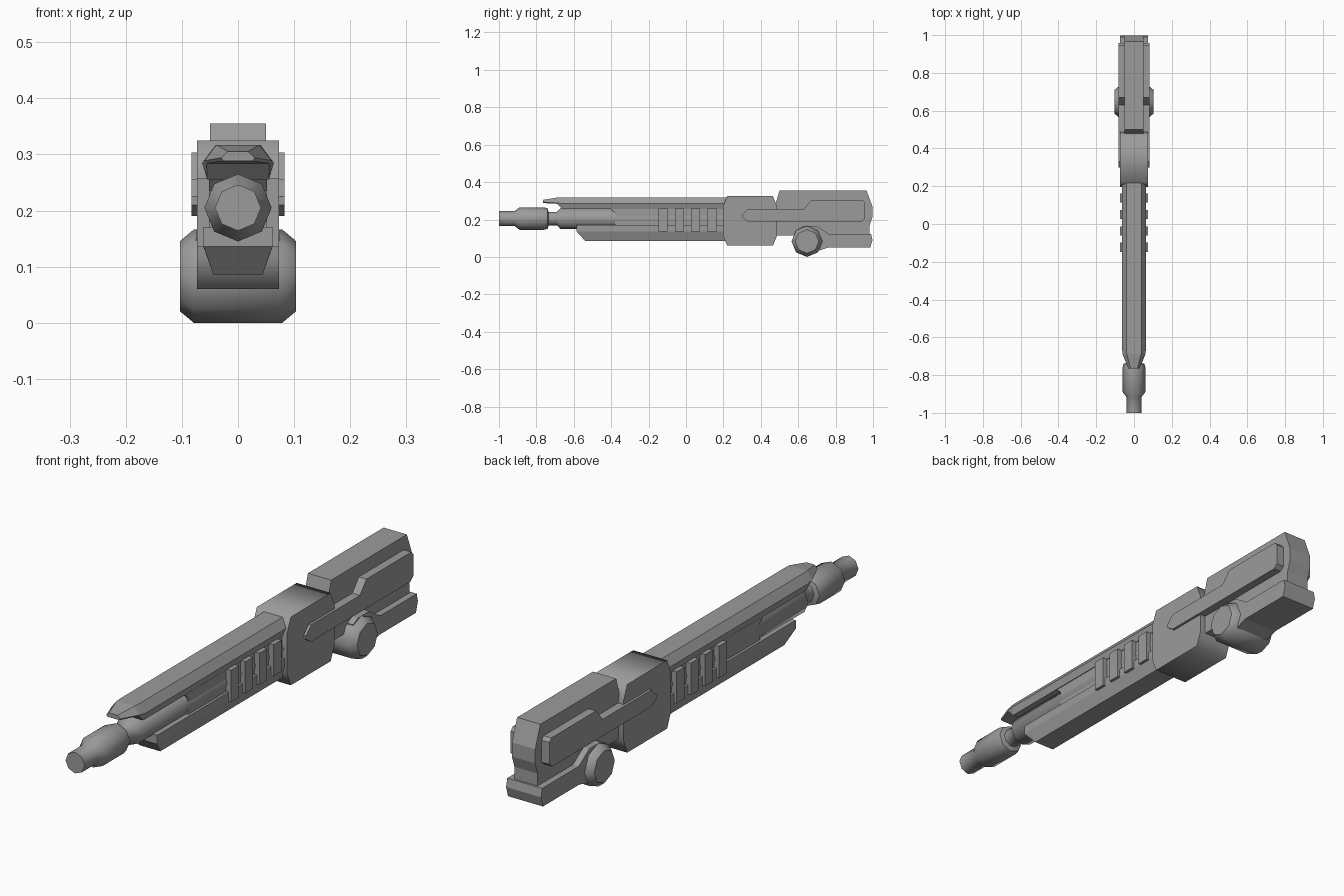
import bpy, bmesh, math

cube = bpy.data.objects.get("Cube")
if cube:
    bpy.data.objects.remove(cube, do_unlink=True)

grey = bpy.data.materials.new("gunmetal grey")
grey.use_nodes = True
COLOUR = (0.33, 0.33, 0.33, 1)
grey.diffuse_color = COLOUR
grey.node_tree.nodes["Principled BSDF"].inputs["Base Color"].default_value = COLOUR


def loft(name, rings, smooth=0):
    """Skin equal-length closed rings of points and cap both ends."""
    bm = bmesh.new()
    loops = [[bm.verts.new(p) for p in ring] for ring in rings]
    for a, b in zip(loops, loops[1:]):
        for i in range(len(a)):
            j = (i + 1) % len(a)
            bm.faces.new((a[i], a[j], b[j], b[i]))
    bm.faces.new(loops[0])
    bm.faces.new(loops[-1])
    bmesh.ops.recalc_face_normals(bm, faces=bm.faces)
    mesh = bpy.data.meshes.new(name)
    bm.to_mesh(mesh)
    bm.free()
    mesh.materials.append(grey)
    obj = bpy.data.objects.new(name, mesh)
    bpy.context.collection.objects.link(obj)
    if smooth:
        bpy.ops.object.select_all(action="DESELECT")
        obj.select_set(True)
        bpy.context.view_layer.objects.active = obj
        bpy.ops.object.shade_smooth_by_angle(angle=math.radians(smooth))
    return obj


def plate(name, profile, x0, x1, smooth=0):
    """Extrude a (y, z) side profile between two x positions."""
    return loft(name, [[(x, y, z) for y, z in profile] for x in (x0, x1)], smooth)


def turned(name, steps, axis, centre, smooth=50):
    """Eight-sided turned part from (position, radius) steps."""
    rings = []
    for pos, r in steps:
        ring = []
        for i in range(8):
            a = i * math.pi / 4
            u, z = r * math.sin(a), centre[1] + r * math.cos(a)
            ring.append((u, pos, z) if axis == "y" else (pos, centre[0] + u, z))
        rings.append(ring)
    return loft(name, rings, smooth)


# Barrel, muzzle and neck in one turned piece
turned("barrel", [(-1, 0.041), (-0.915, 0.041), (-0.89, 0.06), (-0.76, 0.06),
                  (-0.74, 0.055), (-0.735, 0.036), (-0.69, 0.036),
                  (-0.67, 0.057), (0.25, 0.057)], "y", (0, 0.205))


# Top rail with a tapered nose
def rail_ring(y, top, mid, low, wt, wm, wl):
    return [(-wt, y, top), (wt, y, top), (wm, y, mid),
            (wl, y, low), (-wl, y, low), (-wm, y, mid)]


loft("top_rail", [rail_ring(-0.765, 0.305, 0.294, 0.288, 0.018, 0.03, 0.026),
                  rail_ring(-0.69, 0.317, 0.289, 0.284, 0.038, 0.06, 0.056),
                  rail_ring(-0.66, 0.317, 0.285, 0.255, 0.04, 0.064, 0.055),
                  rail_ring(0.25, 0.317, 0.285, 0.255, 0.04, 0.064, 0.055)])

# Filler block between rail and handguard
plate("barrel_housing", [(-0.4, 0.255), (-0.38, 0.235), (-0.38, 0.16),
                         (0.25, 0.16), (0.25, 0.27), (-0.4, 0.27)], -0.052, 0.052)


# Lower handguard with a sloped front
def guard_ring(y, low, w):
    return [(-0.062, y, 0.17), (0.062, y, 0.17), (0.062, y, 0.137),
            (w, y, low), (-w, y, low), (-0.062, y, 0.137)]


loft("handguard", [guard_ring(-0.585, 0.136, 0.061), guard_ring(-0.54, 0.086, 0.044),
                   guard_ring(0.25, 0.086, 0.044)])

# Four cooling ribs wrapped over the handguard
for i in range(4):
    y = -0.147 + i * 0.087
    plate(f"rib_{i + 1}", [(y, 0.135), (y + 0.048, 0.135),
                           (y + 0.048, 0.258), (y, 0.258)], -0.073, 0.073)

# Receiver collar
plate("receiver", [(0.197, 0.115), (0.22, 0.06), (0.465, 0.06), (0.487, 0.115),
                   (0.487, 0.27), (0.465, 0.325), (0.22, 0.325), (0.197, 0.27)],
      -0.073, 0.073, 75)

# Stock body
plate("stock", [(0.46, 0.115), (0.46, 0.28), (0.478, 0.28), (0.5, 0.355), (0.965, 0.355),
                (0.997, 0.27), (0.997, 0.215), (0.982, 0.17), (0.982, 0.115)],
      -0.05, 0.05)

# Stepped side panels
panel = [(0.3, 0.21), (0.33, 0.19), (0.94, 0.19), (0.957, 0.205), (0.957, 0.29),
         (0.945, 0.303), (0.67, 0.303), (0.63, 0.255), (0.33, 0.255), (0.3, 0.225)]
for side, s in (("left", 1), ("right", -1)):
    plate(f"{side}_side_panel", panel, s * 0.045, s * 0.083)

# Lower stock arm with butt plate
plate("stock_arm", [(0.6, 0.15), (0.63, 0.165), (0.7, 0.165), (0.765, 0.122), (0.99, 0.122),
                    (0.997, 0.09), (0.985, 0.05), (0.76, 0.05), (0.7, 0.03), (0.62, 0.03)],
      -0.075, 0.075)

# Cross drum
turned("drum", [(-0.103, 0.063), (-0.079, 0.083), (0.079, 0.083), (0.103, 0.063)],
       "x", (0.647, 0.083))
